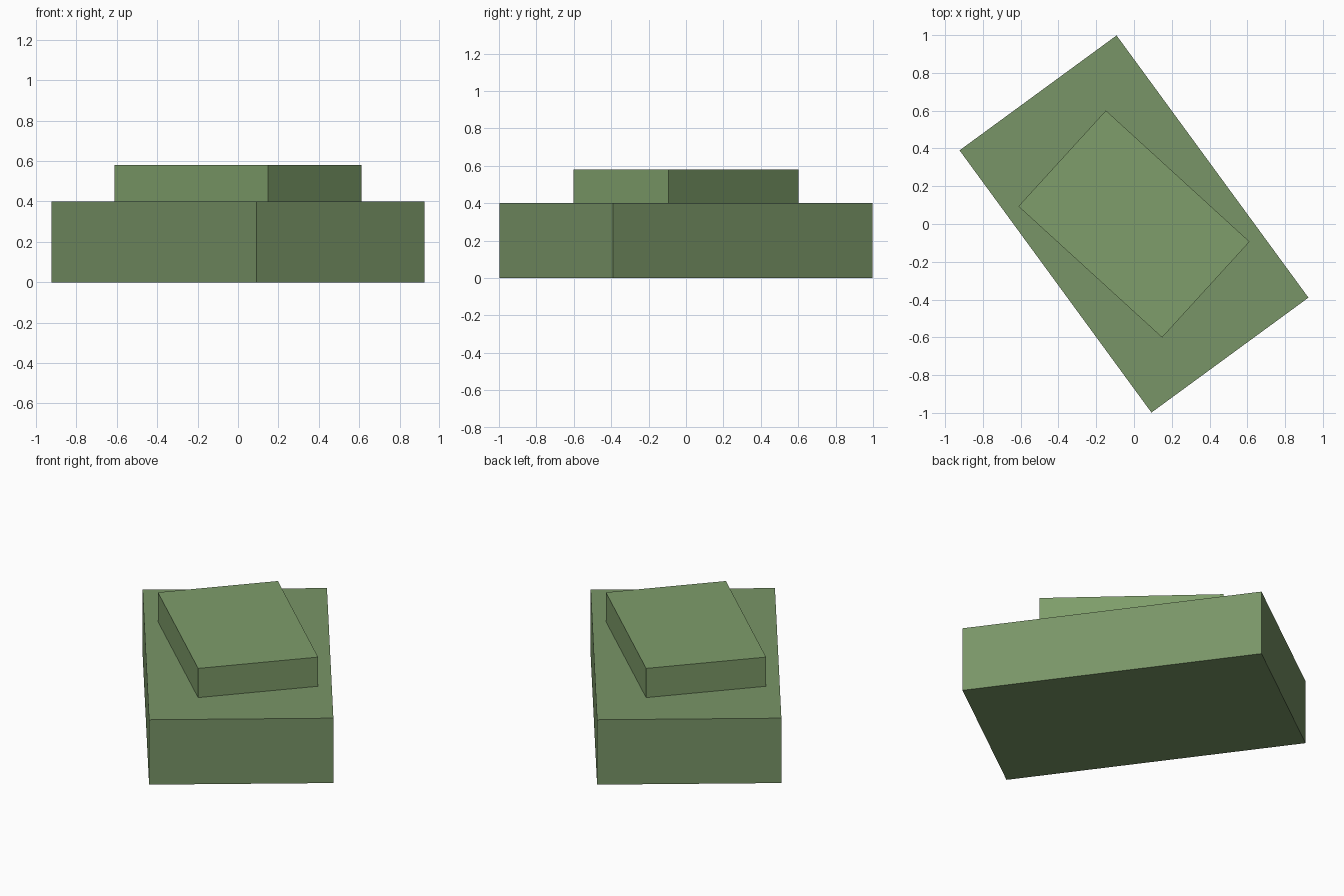
import bpy
from math import radians

if "Cube" in bpy.data.objects:
    bpy.data.objects.remove(bpy.data.objects["Cube"])


def slab(name, width, length, bottom, top, angle, color):
    """Box spanning bottom..top, turned about the vertical axis."""
    bpy.ops.mesh.primitive_cube_add(size=1, location=(0, 0, (bottom + top) / 2))
    ob = bpy.context.object
    ob.name = name
    ob.scale = (width, length, top - bottom)
    ob.rotation_euler.z = radians(angle)
    mat = bpy.data.materials.new(name + "_green")
    mat.diffuse_color = (*color, 1)
    mat.use_nodes = True
    mat.node_tree.nodes["Principled BSDF"].inputs["Base Color"].default_value = mat.diffuse_color
    ob.data.materials.append(mat)
    return ob


# Wide lower block
slab("base_block", 1.03, 1.72, 0.0, 0.40, 36.2, (0.19, 0.30, 0.135))

# Smaller slab on top, twisted a little further
slab("upper_slab", 0.687, 1.03, 0.40, 0.58, 47.6, (0.21, 0.34, 0.145))
